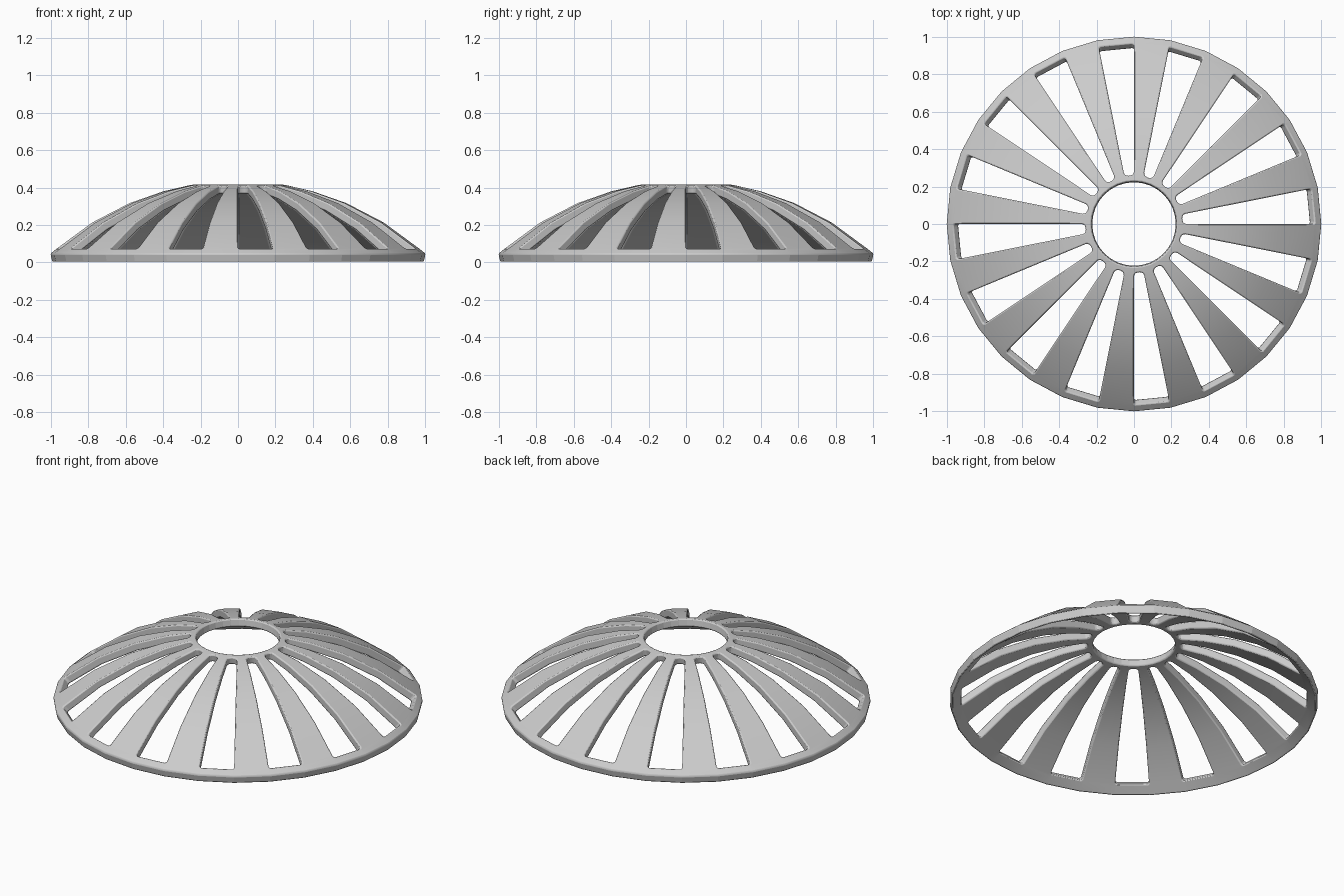
import bpy, bmesh
from math import sin, cos, pi, sqrt

if "Cube" in bpy.data.objects:
    bpy.data.objects.remove(bpy.data.objects["Cube"])

N = 32            # sides around the dome; every second one is a slot
R, DROP = 1.48, 1.045
THICK = 0.045
RADII = [1.0, 0.968, 0.78, 0.58, 0.40, 0.262, 0.229]
SLOT_OUT, SLOT_IN = 1, 5   # ring indices where slots end


def height(r):
    return sqrt(R * R - r * r) - DROP


# outer and inner cross-sections of the shell
outer = [(r, height(r)) for r in RADII]
inner = [(r * (1 - THICK / R), height(r) - THICK * sqrt(R * R - r * r) / R) for r in RADII]
outer[0] = (1.003, 0.046)
inner[0] = (0.992, 0.0)

bm = bmesh.new()


def rings(profile):
    return [[bm.verts.new((r * cos(2 * pi * k / N), r * sin(2 * pi * k / N), z))
             for k in range(N)] for r, z in profile]


top, low = rings(outer), rings(inner)
last = len(RADII) - 1
corner_in, corner_out = [], []

for k in range(N):
    n = (k + 1) % N
    slot = k % 2 == 0
    # shell faces, leaving the slots open
    for i in range(last):
        if slot and SLOT_OUT <= i < SLOT_IN:
            for s in (k, n):
                bm.faces.new((top[i][s], top[i + 1][s], low[i + 1][s], low[i][s]))
            continue
        for g in (top, low):
            bm.faces.new((g[i][k], g[i][n], g[i + 1][n], g[i + 1][k]))
    # rim, hole wall and slot end walls
    for i in [0, last] + ([SLOT_OUT, SLOT_IN] if slot else []):
        bm.faces.new((top[i][k], top[i][n], low[i][n], low[i][k]))
    corner_out.append((top[SLOT_OUT][k], low[SLOT_OUT][k]))
    corner_in.append((top[SLOT_IN][k], low[SLOT_IN][k]))

bmesh.ops.recalc_face_normals(bm, faces=bm.faces)

# rounded slot corners
edges_in = [bm.edges.get(p) for p in corner_in]
edges_out = [bm.edges.get(p) for p in corner_out]
bmesh.ops.bevel(bm, geom=edges_in, offset=0.02, segments=3, profile=0.5,
                affect='EDGES', clamp_overlap=True)
edges_out = [e for e in edges_out if e.is_valid]
bmesh.ops.bevel(bm, geom=edges_out, offset=0.014, segments=3, profile=0.5,
                affect='EDGES', clamp_overlap=True)

mesh = bpy.data.meshes.new("slotted_dome")
bm.to_mesh(mesh)
bm.free()
dome = bpy.data.objects.new("slotted_dome", mesh)
bpy.context.collection.objects.link(dome)

# softened edges
bev = dome.modifiers.new("soft_edges", 'BEVEL')
bev.width = 0.007
bev.segments = 2
bev.limit_method = 'ANGLE'
bev.angle_limit = 0.68
bev.use_clamp_overlap = False

bpy.context.view_layer.objects.active = dome
dome.select_set(True)
bpy.ops.object.shade_smooth_by_angle(angle=0.18)
